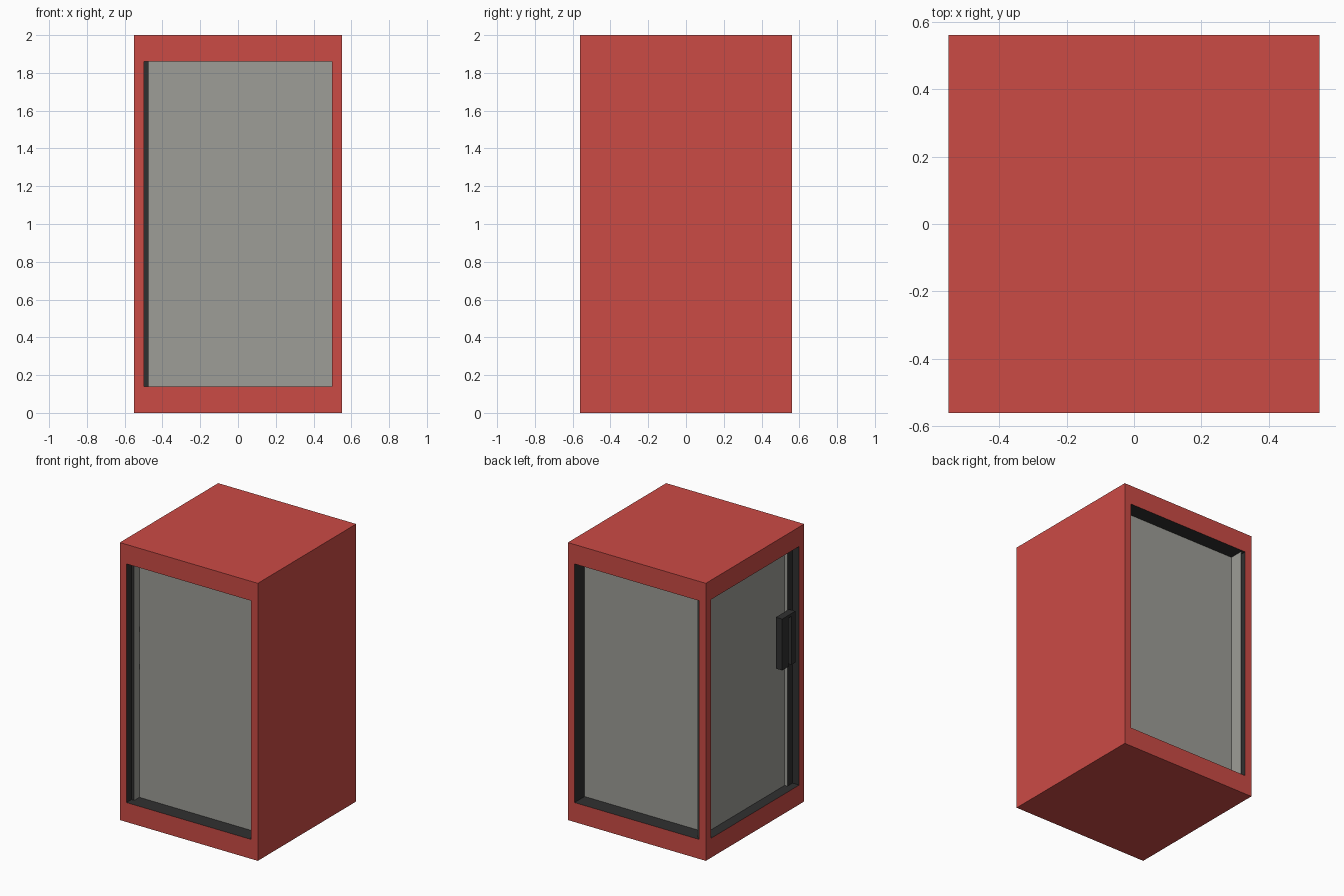
import bpy, bmesh
from mathutils import Vector

if "Cube" in bpy.data.objects:
    bpy.data.objects.remove(bpy.data.objects["Cube"])

W, D, H = 1.10, 1.12, 2.0
Z0, Z1 = 0.14, 1.86          # window bottom and top


def material(name, rgb):
    m = bpy.data.materials.new(name)
    m.diffuse_color = (*rgb, 1)
    m.use_nodes = True
    m.node_tree.nodes["Principled BSDF"].inputs["Base Color"].default_value = m.diffuse_color
    return m


red = material("red_paint", (0.60, 0.07, 0.06))
dark = material("dark_trim", (0.03, 0.03, 0.03))
glass = material("pane_grey", (0.34, 0.34, 0.31))


def finish(name, bm, *mats):
    me = bpy.data.meshes.new(name)
    bm.to_mesh(me)
    bm.free()
    for m in mats:
        me.materials.append(m)
    ob = bpy.data.objects.new(name, me)
    bpy.context.collection.objects.link(ob)
    return ob


def add_box(bm, lo, hi):
    lo, hi = Vector(lo), Vector(hi)
    for v in bmesh.ops.create_cube(bm, size=1)["verts"]:
        v.co = Vector((lo[i] + hi[i]) / 2 + v.co[i] * (hi[i] - lo[i]) for i in range(3))


def box(name, lo, hi, mat):
    bm = bmesh.new()
    add_box(bm, lo, hi)
    return finish(name, bm, mat)


# Booth shell: windows sunk into front, back and left, right side solid
shell = bmesh.new()
add_box(shell, (-W / 2, -D / 2, 0), (W / 2, D / 2, H))
shell.normal_update()
openings = []
for name, normal, margin, depth in (
        ("front_pane", Vector((0, -1, 0)), 0.075, 0.115),
        ("back_pane", Vector((0, 1, 0)), 0.075, 0.115),
        ("left_door_pane", Vector((-1, 0, 0)), 0.08, 0.075)):
    face = next(f for f in shell.faces if f.normal.dot(normal) > 0.9)
    bmesh.ops.inset_individual(shell, faces=[face], thickness=margin)
    for v in face.verts:
        v.co.z = Z0 if v.co.z < 1 else Z1
    floor = bmesh.ops.extrude_discrete_faces(shell, faces=[face])["faces"][0]
    for v in floor.verts:
        v.co -= normal * depth
    for e in floor.edges:
        for f in e.link_faces:
            if f is not floor:
                f.material_index = 1
    openings.append((name, floor))
    shell.normal_update()
bmesh.ops.recalc_face_normals(shell, faces=shell.faces[:])

# Panes closing each recess
for name, floor in openings:
    pane = bmesh.new()
    pane.faces.new([pane.verts.new(v.co) for v in floor.verts])
    finish(name, pane, glass)
bmesh.ops.delete(shell, geom=[f for _, f in openings], context='FACES_ONLY')
finish("booth_shell", shell, red, dark)

# Pale jamb strip in the back recess, beside the door
box("door_jamb_strip", (-0.477, 0.445, Z0), (-0.473, 0.543, Z1), glass)

# Door pull: two upright bars under a cap, on standoffs
pull = bmesh.new()
add_box(pull, (-0.55, -0.38, 1.04), (-0.50, -0.31, 1.39))
add_box(pull, (-0.55, -0.46, 1.04), (-0.50, -0.415, 1.39))
add_box(pull, (-0.55, -0.46, 1.39), (-0.50, -0.31, 1.41))
for z in (1.08, 1.35):
    add_box(pull, (-0.50, -0.45, z - 0.02), (-0.475, -0.42, z + 0.02))
finish("door_pull", pull, dark)
